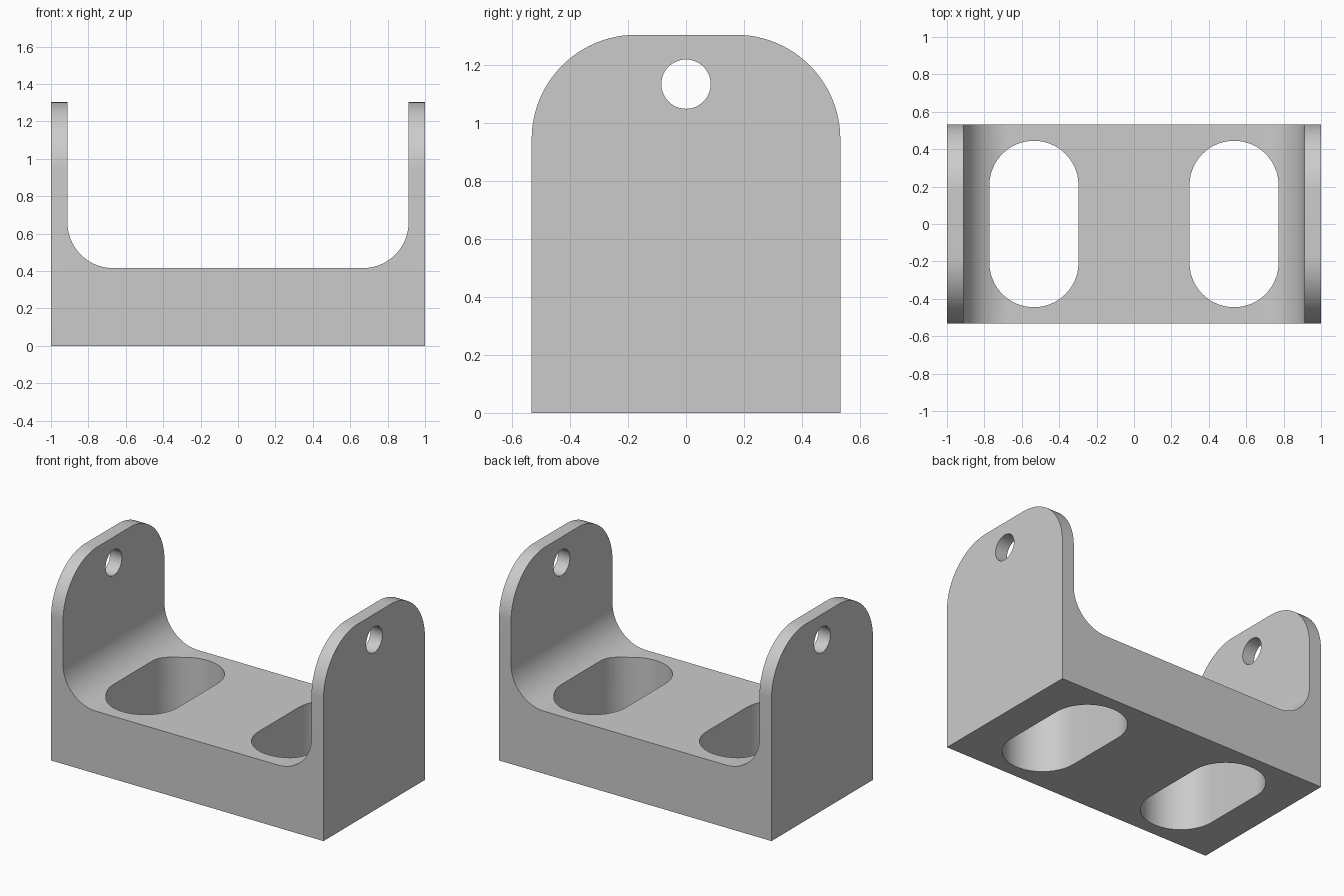
import bpy, bmesh
from math import sin, cos, pi
from mathutils import Vector

cube = bpy.data.objects.get("Cube")
if cube:
    bpy.data.objects.remove(cube, do_unlink=True)

# Main dimensions
HALF_X, HALF_Y, HEIGHT = 1.0, 0.532, 1.303
INNER_X, FLOOR_Z, FILLET = 0.912, 0.415, 0.245
CORNER = 0.36
HOLE_Z, HOLE_R = 1.133, 0.085
SLOT_X, SLOT_R, SLOT_Y = 0.535, 0.238, 0.445

grey = bpy.data.materials.new("plain grey")
grey.use_nodes = True
colour = (0.6, 0.6, 0.6, 1)
grey.diffuse_color = colour
grey.node_tree.nodes["Principled BSDF"].inputs["Base Color"].default_value = colour


def arc(cx, cy, r, start, end, steps=24):
    angles = [start + (end - start) * i / steps for i in range(steps + 1)]
    return [(cx + r * cos(a), cy + r * sin(a)) for a in angles]


def prism(name, points, axis, low, high):
    """Extrude a closed outline along one axis; the outline uses the other two in order."""
    def place(p, depth):
        coords = list(p)
        coords.insert(axis, depth)
        return coords

    bm = bmesh.new()
    face = bm.faces.new([bm.verts.new(place(p, low)) for p in points])
    grown = bmesh.ops.extrude_face_region(bm, geom=[face])["geom"]
    move = Vector(place((0, 0), high - low))
    bmesh.ops.translate(bm, vec=move, verts=[g for g in grown if isinstance(g, bmesh.types.BMVert)])
    bmesh.ops.recalc_face_normals(bm, faces=bm.faces)
    mesh = bpy.data.meshes.new(name)
    bm.to_mesh(mesh)
    bm.free()
    mesh.materials.append(grey)
    obj = bpy.data.objects.new(name, mesh)
    bpy.context.collection.objects.link(obj)
    return obj


def combine(target, cutter, operation):
    mod = target.modifiers.new(operation.lower(), "BOOLEAN")
    mod.object, mod.operation, mod.solver = cutter, operation, "EXACT"
    bpy.context.view_layer.objects.active = target
    bpy.ops.object.modifier_apply(modifier=mod.name)
    bpy.data.objects.remove(cutter, do_unlink=True)


# U-shaped section with filleted inner corners
right_half = [(HALF_X, 0), (HALF_X, HEIGHT), (INNER_X, HEIGHT)]
right_half += arc(INNER_X - FILLET, FLOOR_Z + FILLET, FILLET, 0, -pi / 2)
left_half = [(-x, z) for x, z in reversed(right_half)]
bracket = prism("bracket", right_half + left_half, 1, -HALF_Y - 0.1, HALF_Y + 0.1)

# Side outline with rounded upper corners
corner = arc(HALF_Y - CORNER, HEIGHT - CORNER, CORNER, 0, pi / 2)
half = [(HALF_Y, -0.1)] + corner
outline = half + [(-y, z) for y, z in reversed(half)]
combine(bracket, prism("side_outline", outline, 0, -1.2, 1.2), "INTERSECT")

# Pin hole through both side walls
circle = arc(0, HOLE_Z, HOLE_R, 0, 2 * pi, 48)[:-1]
combine(bracket, prism("pin_hole", circle, 0, -1.2, 1.2), "DIFFERENCE")

# Two rounded slots through the floor
for side in (-1, 1):
    end = SLOT_Y - SLOT_R
    slot = arc(side * SLOT_X, end, SLOT_R, 0, pi, 32)
    slot += arc(side * SLOT_X, -end, SLOT_R, pi, 2 * pi, 32)
    combine(bracket, prism("floor_slot", slot, 2, -0.2, 1), "DIFFERENCE")

# Smooth curved surfaces, crisp edges
bpy.ops.object.select_all(action="DESELECT")
bracket.select_set(True)
bpy.context.view_layer.objects.active = bracket
bpy.ops.object.shade_smooth_by_angle(angle=pi / 6)
